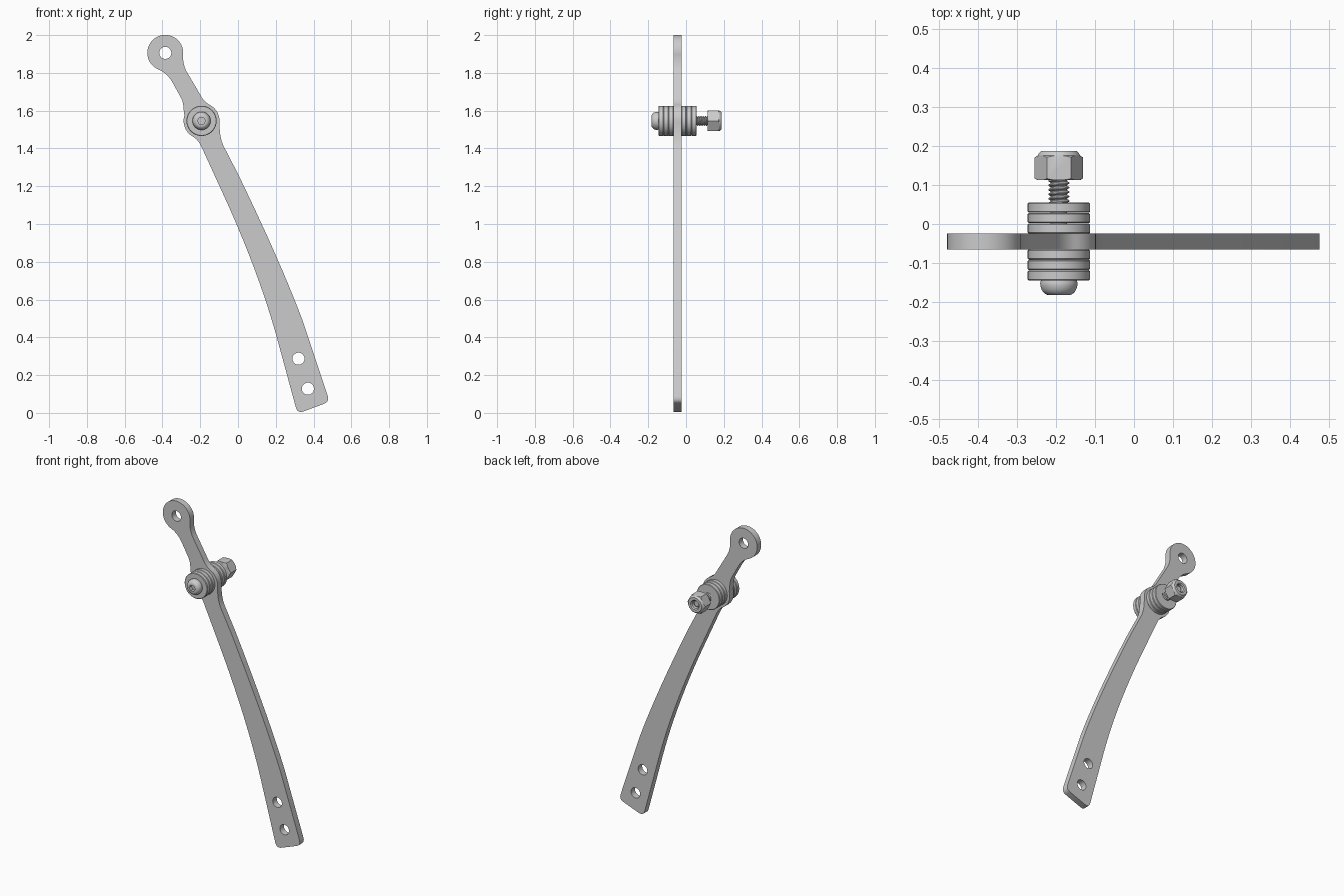
import bpy, bmesh, math
from mathutils import Vector
from mathutils.geometry import interpolate_bezier

cube = bpy.data.objects.get("Cube")
if cube:
    bpy.data.objects.remove(cube, do_unlink=True)

steel = bpy.data.materials.new("grey_metal")
steel.use_nodes = True
GREY = (0.6, 0.6, 0.6, 1)
steel.diffuse_color = GREY
steel.node_tree.nodes["Principled BSDF"].inputs["Base Color"].default_value = GREY

EYE = (-0.385, 1.906)      # upper eyelet centre (x, z)
PIVOT = (-0.193, 1.546)    # bolt axis (x, z)
BOSS = 0.095               # radius of both round ends


def select(ob):
    bpy.ops.object.select_all(action='DESELECT')
    ob.select_set(True)
    bpy.context.view_layer.objects.active = ob


def finish(ob, angle=30):
    ob.data.materials.clear()
    ob.data.materials.append(steel)
    select(ob)
    bpy.ops.object.shade_smooth_by_angle(angle=math.radians(angle))
    return ob


def arc(centre, r, a0, a1, n):
    angles = [math.radians(a0 + (a1 - a0) * i / n) for i in range(n + 1)]
    return [(centre[0] + r * math.cos(a), centre[1] + r * math.sin(a)) for a in angles]


def bend(p0, p1, p2, n=8):
    """Rounded transition from p0 to p2 pulled towards p1."""
    a, b, c = (Vector((*p, 0)) for p in (p0, p1, p2))
    pts = interpolate_bezier(a, a.lerp(b, 2 / 3), c.lerp(b, 2 / 3), c, n)
    return [(p.x, p.y) for p in pts]


def lathe(name, profile, segs=48):
    """Spin (radius, y) pairs around the bolt axis."""
    bm = bmesh.new()
    rings = []
    for r, y in profile:
        if r == 0:
            rings.append([bm.verts.new((PIVOT[0], y, PIVOT[1]))] * segs)
        else:
            rings.append([bm.verts.new((x, y, z)) for x, z in arc(PIVOT, r, 0, 360, segs)[:-1]])
    for lo, hi in zip(rings, rings[1:]):
        for i in range(segs):
            j = (i + 1) % segs
            quad = dict.fromkeys((lo[i], lo[j], hi[j], hi[i]))
            bm.faces.new(list(quad))
    bmesh.ops.recalc_face_normals(bm, faces=bm.faces)
    me = bpy.data.meshes.new(name)
    bm.to_mesh(me)
    bm.free()
    ob = bpy.data.objects.new(name, me)
    bpy.context.collection.objects.link(ob)
    return ob


def cut(ob, cutter, mode='DIFFERENCE'):
    cutter.hide_render = True
    mod = ob.modifiers.new("cut", 'BOOLEAN')
    mod.operation, mod.object, mod.solver = mode, cutter, 'EXACT'
    select(ob)
    bpy.ops.object.modifier_apply(modifier=mod.name)
    bpy.data.objects.remove(cutter, do_unlink=True)


# Lever arm outline, anticlockwise from the right of the eyelet
outline = arc(EYE, BOSS, -8, 248, 44)
outline += bend(outline[-1], (-0.378, 1.80), (-0.35, 1.755))
outline += bend((-0.30, 1.665), (-0.287, 1.64), (-0.287, 1.59))
outline += arc(PIVOT, BOSS, 162, 240, 14)
outline += bend(outline[-1], (-0.207, 1.445), (-0.187, 1.395))
outline += bend((-0.10, 1.205), (0.105, 0.765), (0.206, 0.398), 14)
outline += bend((0.306, 0.03), (0.313, 0.0), (0.342, 0.006), 6)
outline += bend((0.455, 0.048), (0.484, 0.058), (0.475, 0.09), 6)
outline += bend((0.344, 0.483), (0.23, 0.79), (0.0, 1.265), 18)
outline += bend((-0.075, 1.41), (-0.098, 1.455), (-0.098, 1.535))
outline += arc(PIVOT, BOSS, 0, 62, 12)
outline += bend(outline[-1], (-0.18, 1.645), (-0.2, 1.685))
outline += bend((-0.265, 1.795), (-0.291, 1.835), (-0.291, 1.885))

# Lever arm: filled flat curve with round holes, extruded
curve = bpy.data.curves.new("lever_arm", 'CURVE')
curve.dimensions, curve.fill_mode, curve.extrude = '2D', 'BOTH', 0.02
holes = [arc(c, 0.032, 0, 360, 32)[:-1] for c in (EYE, PIVOT, (0.32, 0.287), (0.37, 0.128))]
for loop in [outline] + holes:
    clean = [p for i, p in enumerate(loop) if math.dist(p, loop[i - 1]) > 1e-4]
    spline = curve.splines.new('POLY')
    spline.points.add(len(clean) - 1)
    for pt, (x, z) in zip(spline.points, clean):
        pt.co = (x, z, 0, 1)
    spline.use_cyclic_u = True
arm = bpy.data.objects.new("lever_arm", curve)
bpy.context.collection.objects.link(arm)
arm.rotation_euler.x = math.pi / 2
arm.location.y = -0.045
select(arm)
bpy.ops.object.convert(target='MESH')
bm = bmesh.new()
bm.from_mesh(arm.data)
bmesh.ops.remove_doubles(bm, verts=bm.verts, dist=1e-5)
bm.to_mesh(arm.data)
bm.free()
finish(arm)

# Stacked washers either side of the arm
WASHER, BORE, C = 0.08, 0.027, 0.003
for side, starts in (("front", (-0.145, -0.1185, -0.092)), ("back", (-0.025, 0.002, 0.029))):
    for n, y in enumerate(starts):
        e = y + 0.0265
        finish(lathe(f"{side}_washer_{n + 1}", [
            (BORE, y), (WASHER - C, y), (WASHER, y + C),
            (WASHER, e - C), (WASHER - C, e), (BORE, e), (BORE, y)]))

# Domed bolt head with a hexagonal socket
dome = [(0.024 + 0.024 * math.sin(t), -0.152 - 0.031 * math.cos(t))
        for t in (math.pi / 2 * i / 8 for i in range(9))]
head = lathe("bolt_head", [(0, -0.183)] + dome + [(0.046, -0.145), (0, -0.145)])
cut(head, lathe("socket_cutter", [(0, -0.2), (0.021, -0.2), (0.021, -0.16), (0, -0.16)], 6))
finish(head)

# Bolt shank inside the stack and up into the nut
finish(lathe("bolt_shank", [(0, -0.15), (0.0215, -0.15), (0.0215, 0.165), (0.016, 0.17), (0, 0.17)], 32))

# Helical thread on the exposed shank
PITCH = 0.0115
me = bpy.data.meshes.new("bolt_thread")
me.from_pydata([(0.02, 0, 0), (0.027, 0, PITCH * 0.4), (0.027, 0, PITCH * 0.6), (0.02, 0, PITCH)],
               [(0, 1), (1, 2), (2, 3)], [])
thread = bpy.data.objects.new("bolt_thread", me)
bpy.context.collection.objects.link(thread)
thread.location = (PIVOT[0], 0.042, PIVOT[1])
thread.rotation_euler.x = -math.pi / 2
screw = thread.modifiers.new("helix", 'SCREW')
screw.screw_offset, screw.iterations = PITCH, 7
screw.steps = screw.render_steps = 24
screw.use_merge_vertices = True
screw.merge_threshold = 1e-4
select(thread)
bpy.ops.object.modifier_apply(modifier="helix")
bm = bmesh.new()
bm.from_mesh(me)
bmesh.ops.recalc_face_normals(bm, faces=bm.faces)
bm.to_mesh(me)
bm.free()
finish(thread)

# Lock nut: hexagonal prism trimmed by a chamfered, bored round blank
nut = lathe("lock_nut", [(0, 0.11), (0.062, 0.11), (0.062, 0.19), (0, 0.19)], 6)
blank = lathe("nut_blank", [
    (0.024, 0.113), (0.055, 0.113), (0.064, 0.118), (0.064, 0.17), (0.054, 0.176),
    (0.052, 0.181), (0.046, 0.187), (0.03, 0.187), (0.024, 0.181), (0.024, 0.113)])
cut(nut, blank, 'INTERSECT')
finish(nut)
